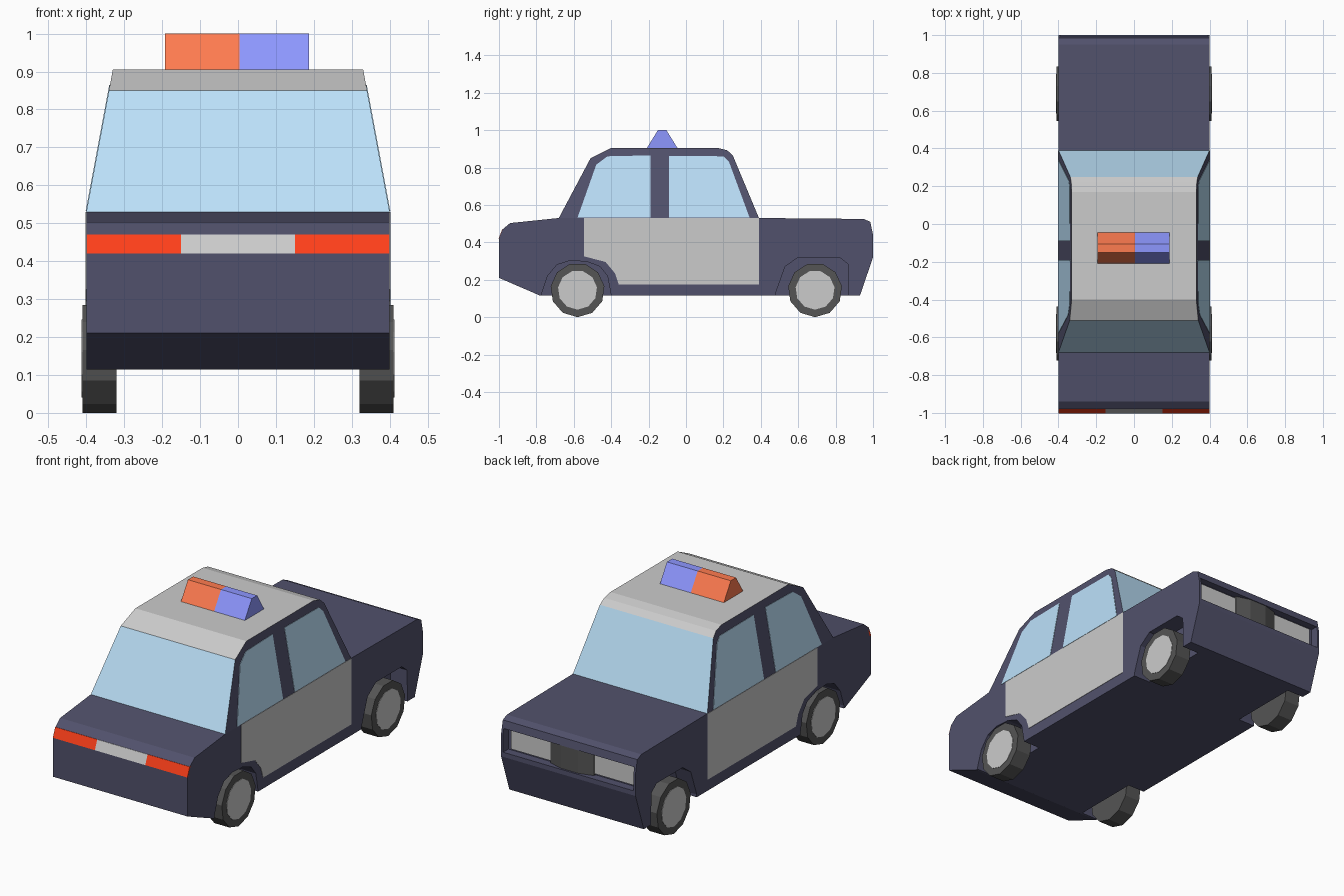
import bpy, bmesh, math

if "Cube" in bpy.data.objects:
    bpy.data.objects.remove(bpy.data.objects["Cube"])

COLORS = {
    "navy": (0.083, 0.083, 0.15), "glass": (0.5, 0.75, 0.95), "red": (1, 0.05, 0.01),
    "orange": (1, 0.2, 0.08), "blue": (0.27, 0.31, 1), "rubber": (0.09, 0.09, 0.09),
    "white": (0.8, 0.8, 0.8),
}
MATS = {}
for key, rgb in COLORS.items():
    MATS[key] = bpy.data.materials.new(key)
    MATS[key].diffuse_color = (*rgb, 1)


def finish(bm, name, colors):
    bmesh.ops.recalc_face_normals(bm, faces=bm.faces)
    me = bpy.data.meshes.new(name)
    bm.to_mesh(me)
    bm.free()
    for c in colors:
        me.materials.append(MATS[c])
    ob = bpy.data.objects.new(name, me)
    bpy.context.collection.objects.link(ob)
    return ob


def prism(name, profile, x0, x1, color, edge_colors=None):
    """Extrude a (y, z) profile across x; x0 and x1 may depend on z."""
    edge_colors = edge_colors or {}
    colors = [color] + sorted(set(edge_colors.values()))
    at = lambda x, z: x(z) if callable(x) else x
    bm = bmesh.new()
    a = [bm.verts.new((at(x0, z), y, z)) for y, z in profile]
    b = [bm.verts.new((at(x1, z), y, z)) for y, z in profile]
    bm.faces.new(a)
    bm.faces.new(b)
    n = len(profile)
    for i in range(n):
        j = (i + 1) % n
        f = bm.faces.new((a[i], a[j], b[j], b[i]))
        f.material_index = colors.index(edge_colors.get(i, color))
    return finish(bm, name, colors)


def cut(target, cutter):
    cutter.hide_render = True
    cutter.display_type = 'WIRE'
    mod = target.modifiers.new(cutter.name, 'BOOLEAN')
    mod.operation = 'DIFFERENCE'
    mod.solver = 'EXACT'
    mod.object = cutter


def drum(name, radius, x0, x1, y, z, color, sides=11):
    ring = [(y + radius * math.sin(math.tau * k / sides),
             z - radius * math.cos(math.tau * k / sides)) for k in range(sides)]
    return prism(name, ring, x0, x1, color)


# Lower body
body = prism("lower_body", [
    (-1, 0.21), (-1, 0.42), (-0.98, 0.47), (-0.94, 0.503), (-0.68, 0.53), (0.39, 0.53),
    (0.95, 0.525), (0.985, 0.51), (1, 0.44), (1, 0.32), (0.93, 0.115), (-0.78, 0.115)],
    -0.4, 0.4, "navy")

# Cabin with glass screens and pale roof
half = lambda z: 0.4 - 0.07 * (z - 0.53) / 0.375
prism("cabin", [(-0.68, 0.53), (-0.51, 0.85), (-0.40, 0.905), (0.17, 0.905),
                (0.22, 0.892), (0.25, 0.865), (0.39, 0.53)],
      lambda z: -half(z), half, "navy",
      {0: "glass", 1: "white", 2: "white", 3: "white", 4: "white", 5: "glass"})

# Side parts, mirrored
front_arch = [(-0.77, 0.05), (-0.77, 0.13), (-0.74, 0.22), (-0.69, 0.28), (-0.62, 0.302),
              (-0.53, 0.297), (-0.46, 0.27), (-0.42, 0.22), (-0.40, 0.115), (-0.40, 0.05)]
rear_arch = [(0.48, 0.05), (0.48, 0.13), (0.53, 0.27), (0.60, 0.32),
             (0.82, 0.32), (0.865, 0.285), (0.87, 0.05)]
front_window = [(-0.58, 0.532), (-0.48, 0.815), (-0.42, 0.86), (-0.19, 0.865), (-0.19, 0.532)]
rear_window = [(-0.09, 0.532), (-0.09, 0.862), (0.20, 0.86), (0.23, 0.83), (0.34, 0.532)]
door = [(-0.545, 0.53), (0.39, 0.53), (0.39, 0.175), (-0.36, 0.175), (-0.38, 0.235),
        (-0.43, 0.295), (-0.545, 0.325)]
for side, s in (("right", 1), ("left", -1)):
    for end, arch in (("front", front_arch), ("rear", rear_arch)):
        cut(body, prism(f"{side}_{end}_arch_cutter", arch, s * 0.3, s * 0.5, "navy"))
    for end, win in (("front", front_window), ("rear", rear_window)):
        prism(f"{side}_{end}_window", win, lambda z: s * (half(z) - 0.01),
              lambda z: s * (half(z) + 0.002), "glass")
    prism(f"{side}_door_panel", door, s * 0.395, s * 0.402, "white")
    # Wheels
    for end, y in (("front", -0.58), ("rear", 0.69)):
        drum(f"{side}_{end}_tyre", 0.145, s * 0.32, s * 0.41, y, 0.145, "rubber")
        drum(f"{side}_{end}_hub", 0.105, s * 0.40, s * 0.412, y, 0.145, "white")

# Light strip across the -y end
strip = [(-1.002, 0.42), (-0.982, 0.47), (-0.97, 0.47), (-0.99, 0.42)]
for name, a, b, c in (("left_red_light", -0.4, -0.15, "red"), ("strip_centre", -0.15, 0.15, "white"),
                      ("right_red_light", 0.15, 0.4, "red")):
    prism(name, strip, a, b, c)

# Recess, lamps and wedge grille at the +y end
cut(body, prism("recess_cutter", [(0.955, 0.345), (0.955, 0.47), (1.1, 0.47), (1.1, 0.345)],
                -0.388, 0.388, "navy"))
for name, a, b in (("left_lamp", -0.365, -0.13), ("right_lamp", 0.13, 0.365)):
    prism(name, [(0.95, 0.355), (0.95, 0.46), (0.965, 0.46), (0.965, 0.355)], a, b, "white")
bm = bmesh.new()
outline = [(-0.13, 0.95), (-0.13, 0.967), (-0.05, 0.99), (0.05, 0.99), (0.13, 0.967), (0.13, 0.95)]
base = bm.faces.new([bm.verts.new((x, y, 0.345)) for x, y in outline])
ext = bmesh.ops.extrude_face_region(bm, geom=[base])
bmesh.ops.translate(bm, vec=(0, 0, 0.125),
                    verts=[v for v in ext["geom"] if isinstance(v, bmesh.types.BMVert)])
finish(bm, "grille", ["rubber"])

# Roof light bar
bar = [(-0.21, 0.903), (-0.15, 1.0), (-0.105, 1.0), (-0.045, 0.903)]
prism("orange_beacon", bar, -0.193, 0.004, "orange")
prism("blue_beacon", bar, 0.004, 0.187, "blue")

for m in bpy.data.materials:
    if m.users and not m.is_grease_pencil:
        m.use_nodes = True
        m.node_tree.nodes["Principled BSDF"].inputs["Base Color"].default_value = m.diffuse_color
